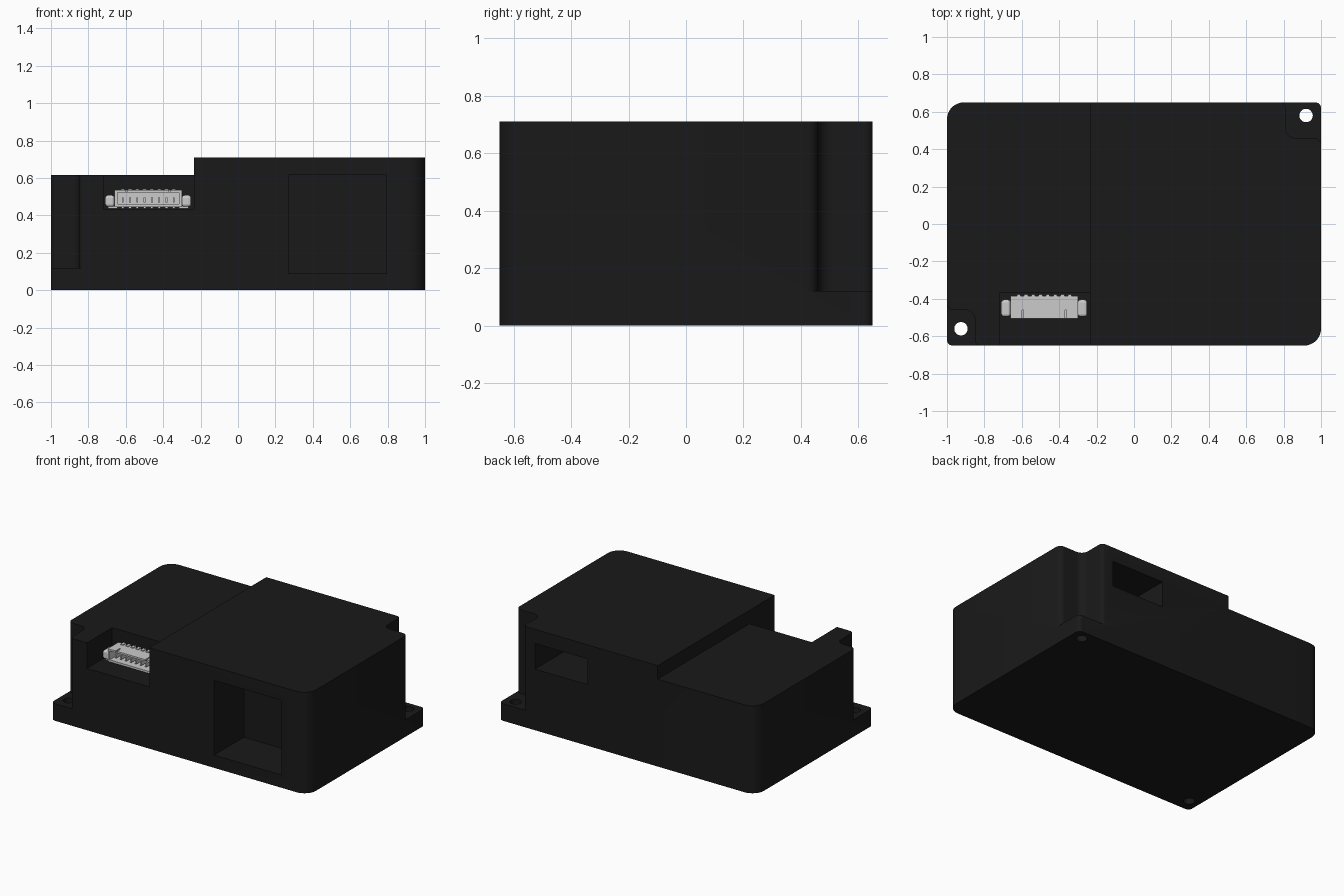
import bpy, bmesh, math
from mathutils import Vector

if "Cube" in bpy.data.objects:
    bpy.data.objects.remove(bpy.data.objects["Cube"])

black = bpy.data.materials.new("black_plastic")
black.diffuse_color = (0.01, 0.01, 0.01, 1)
black.use_nodes = True
black.node_tree.nodes["Principled BSDF"].inputs["Base Color"].default_value = black.diffuse_color


def link(bm, name):
    bmesh.ops.recalc_face_normals(bm, faces=bm.faces)
    me = bpy.data.meshes.new(name)
    bm.to_mesh(me)
    bm.free()
    ob = bpy.data.objects.new(name, me)
    bpy.context.collection.objects.link(ob)
    return ob


def prism(name, corners, z0, z1, seg=8):
    """Extrude a polygon whose corners (x, y, radius) are filleted."""
    pts = []
    for i, (x, y, r) in enumerate(corners):
        p = Vector((x, y))
        if r == 0:
            pts.append(p)
            continue
        a = (Vector(corners[i - 1][:2]) - p).normalized()
        b = (Vector(corners[(i + 1) % len(corners)][:2]) - p).normalized()
        c = p + (a + b) * r                      # right-angled corners
        for k in range(seg + 1):
            t = k / seg * math.pi / 2
            pts.append(c - b * r * math.cos(t) - a * r * math.sin(t))
    bm = bmesh.new()
    f = bm.faces.new([bm.verts.new((p.x, p.y, z0)) for p in pts])
    ext = bmesh.ops.extrude_face_region(bm, geom=[f])
    bmesh.ops.translate(bm, vec=(0, 0, z1 - z0),
                        verts=[g for g in ext["geom"] if isinstance(g, bmesh.types.BMVert)])
    return link(bm, name)


def add_box(bm, x0, x1, y0, y1, z0, z1):
    vs = bmesh.ops.create_cube(bm, size=1)["verts"]
    bmesh.ops.scale(bm, vec=(x1 - x0, y1 - y0, z1 - z0), verts=vs)
    bmesh.ops.translate(bm, vec=((x0 + x1) / 2, (y0 + y1) / 2, (z0 + z1) / 2), verts=vs)


def boxes(name, specs):
    bm = bmesh.new()
    for s in specs:
        add_box(bm, *s)
    return link(bm, name)


def cylinder(name, x, y, r):
    bm = bmesh.new()
    bmesh.ops.create_cone(bm, segments=32, radius1=r, radius2=r, depth=1, cap_ends=True)
    bmesh.ops.translate(bm, vec=(x, y, 0), verts=bm.verts)
    return link(bm, name)


def cut(ob, cutter):
    m = ob.modifiers.new("cut", 'BOOLEAN')
    m.operation, m.solver, m.object = 'DIFFERENCE', 'EXACT', cutter
    bpy.context.view_layer.objects.active = ob
    bpy.ops.object.modifier_apply(modifier=m.name)
    bpy.data.objects.remove(cutter)


def notch(s, xi, yi):
    """Screw-corner cutter at (s, s*0.65), flared so the outer edges are round."""
    c = [(xi, yi, .05), (1.001, yi, .04), (1.001, yi - .1, 0), (1.3, yi - .1, 0),
         (1.3, 1, 0), (xi - .1, 1, 0), (xi - .1, .651, 0), (xi, .651, .03)]
    return prism("notch_cutter", [(s * x, s * y, r) for x, y, r in c], .12, 1)


# Case body: two large and two small corner radii
case = prism("case", [(-1, -.65, .03), (1, -.65, .09), (1, .65, .03), (-1, .65, .09)], 0, .71)
case.data.materials.append(black)

# Lower left top, screw corners, connector recess, front and back openings, holes
cut(case, boxes("step_cutter", [(-1.2, -.235, -1, 1, .615, 1)]))
cut(case, notch(1, .81, .46))
cut(case, notch(-1, .85, .46))
cut(case, boxes("recess_cutter", [(-.72, -.235, -1, -.37, .435, .8)]))
cut(case, boxes("front_opening_cutter", [(.27, .795, -1, -.32, .09, .615)]))
cut(case, boxes("back_opening_cutter", [(.31, .72, .32, 1, .43, .61)]))
cut(case, cylinder("hole_cutter", -.925, -.56, .036))
cut(case, cylinder("hole_cutter", .92, .58, .036))

# Connector shell, hollow towards the front
cx = -.48
shell = boxes("connector_shell", [(cx - .18, cx + .18, -.505, -.385, .445, .535)])
cut(shell, boxes("cavity_cutter", [(cx - .165, cx + .165, -.6, -.41, .46, .523)]))
cut(shell, boxes("key_cutter", [(cx + s * .115 - .005, cx + s * .115 + .005, -.6, -.46, .5, .6)
                                for s in (-1, 1)]))

# Contacts: pin in the cavity, tail down the back, rib on top
pins = [cx + (i - 3.5) * .039 for i in range(8)]
boxes("connector_pins", [(x - .005, x + .005, -.48, -.41, .47, .495) for x in pins])
boxes("connector_tails", [(x - .007, x + .007, -.388, -.373, .437, .53) for x in pins])
boxes("connector_ribs", [(x - .01, x + .01, -.41, -.378, .53, .541) for x in pins])

# Side ears: round-ended solder tabs with a foot
for s, side in ((-1, "left"), (1, "right")):
    xa, xb = sorted((cx + s * .18, cx + s * .23))
    ear = boxes(side + "_ear", [(xa, xb, -.495, -.405, .447, .508)])
    bev = ear.modifiers.new("round", 'BEVEL')
    bev.width, bev.segments = .014, 3
    xa, xb = sorted((cx + s * .165, cx + s * .215))
    boxes(side + "_foot", [(xa, xb, -.48, -.42, .436, .45)])

# Smooth the rounded walls, keep edges sharp
bpy.ops.object.select_all(action='DESELECT')
case.select_set(True)
bpy.context.view_layer.objects.active = case
bpy.ops.object.shade_smooth_by_angle(angle=math.radians(30))
